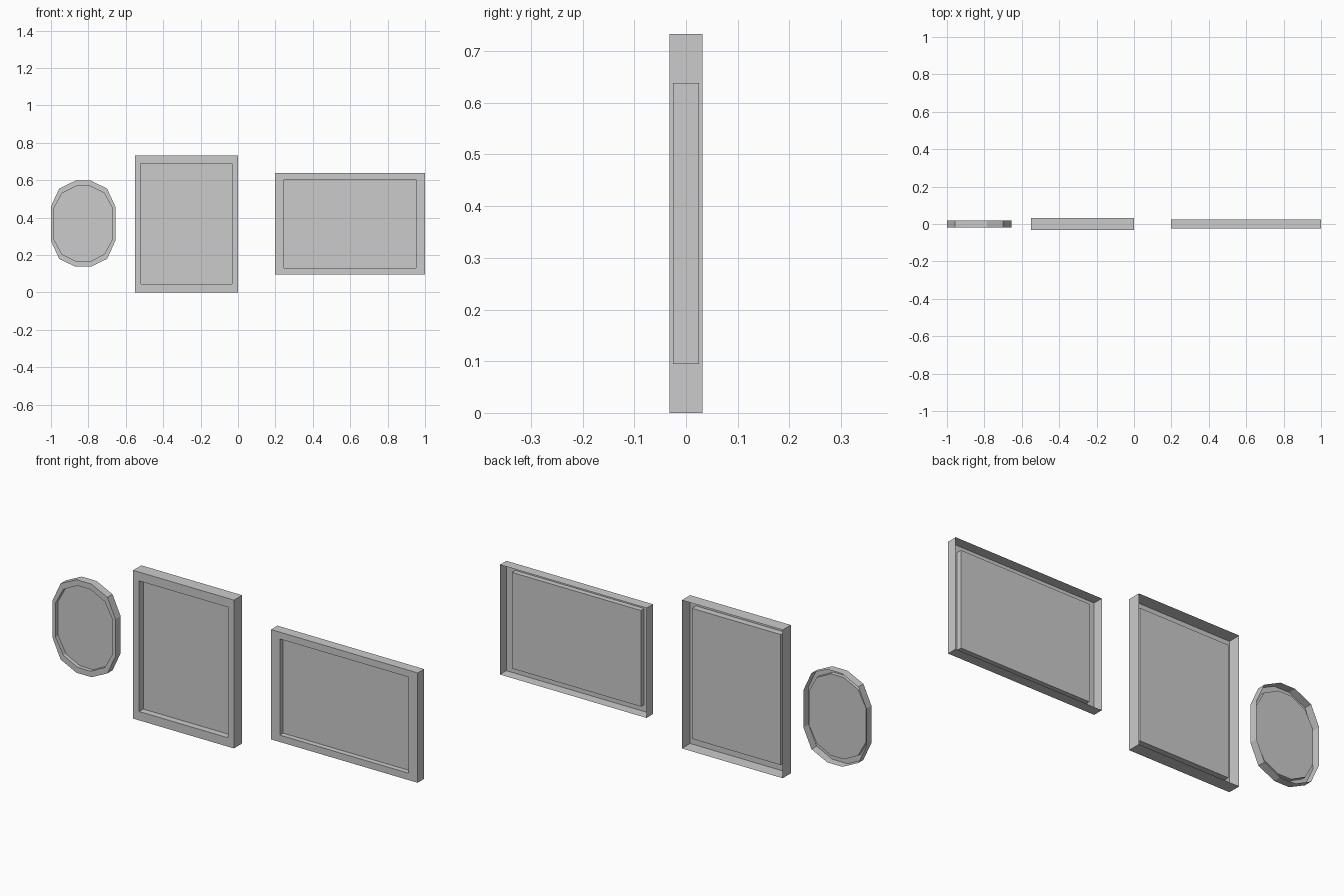
import bpy
import bmesh

if "Cube" in bpy.data.objects:
    bpy.data.objects.remove(bpy.data.objects["Cube"])


def rect(x0, x1, z0, z1):
    """Rectangle outline, counter-clockwise seen from the front."""
    return [(x0, z0), (x1, z0), (x1, z1), (x0, z1)]


def oval(cx, cz, quarter):
    """Mirror a quarter outline (right side to top) into a closed oval."""
    q = quarter
    pts = q + [(-x, z) for x, z in reversed(q)]
    pts += [(-x, -z) for x, z in q] + [(x, -z) for x, z in reversed(q)]
    return [(cx + x, cz + z) for x, z in pts]


def picture_frame(name, outer, inner, half_depth, recess):
    """Open-backed frame: outer wall, front rim, recess wall and picture panel."""
    bm = bmesh.new()
    rings = [(outer, half_depth), (outer, -half_depth),
             (inner, -half_depth), (inner, -half_depth + recess)]
    loops = [[bm.verts.new((x, y, z)) for x, z in pts] for pts, y in rings]
    for a, b in zip(loops, loops[1:]):
        n = len(a)
        for i in range(n):
            j = (i + 1) % n
            bm.faces.new((a[i], a[j], b[j], b[i]))
    bm.faces.new(loops[-1])
    mesh = bpy.data.meshes.new(name)
    bm.to_mesh(mesh)
    bm.free()
    obj = bpy.data.objects.new(name, mesh)
    bpy.context.collection.objects.link(obj)
    return obj


# Small twelve-sided oval frame
picture_frame("oval_frame",
              oval(-0.828, 0.367, [(0.172, 0.092), (0.128, 0.188), (0.041, 0.23)]),
              oval(-0.828, 0.367, [(0.156, 0.084), (0.113, 0.163), (0.036, 0.202)]),
              0.02, 0.02)

# Tall portrait frame
picture_frame("portrait_frame",
              rect(-0.551, 0.0, 0.0, 0.733),
              rect(-0.518, -0.032, 0.044, 0.689),
              0.032, 0.032)

# Wide landscape frame
picture_frame("landscape_frame",
              rect(0.198, 1.0, 0.095, 0.638),
              rect(0.246, 0.951, 0.129, 0.604),
              0.025, 0.026)
